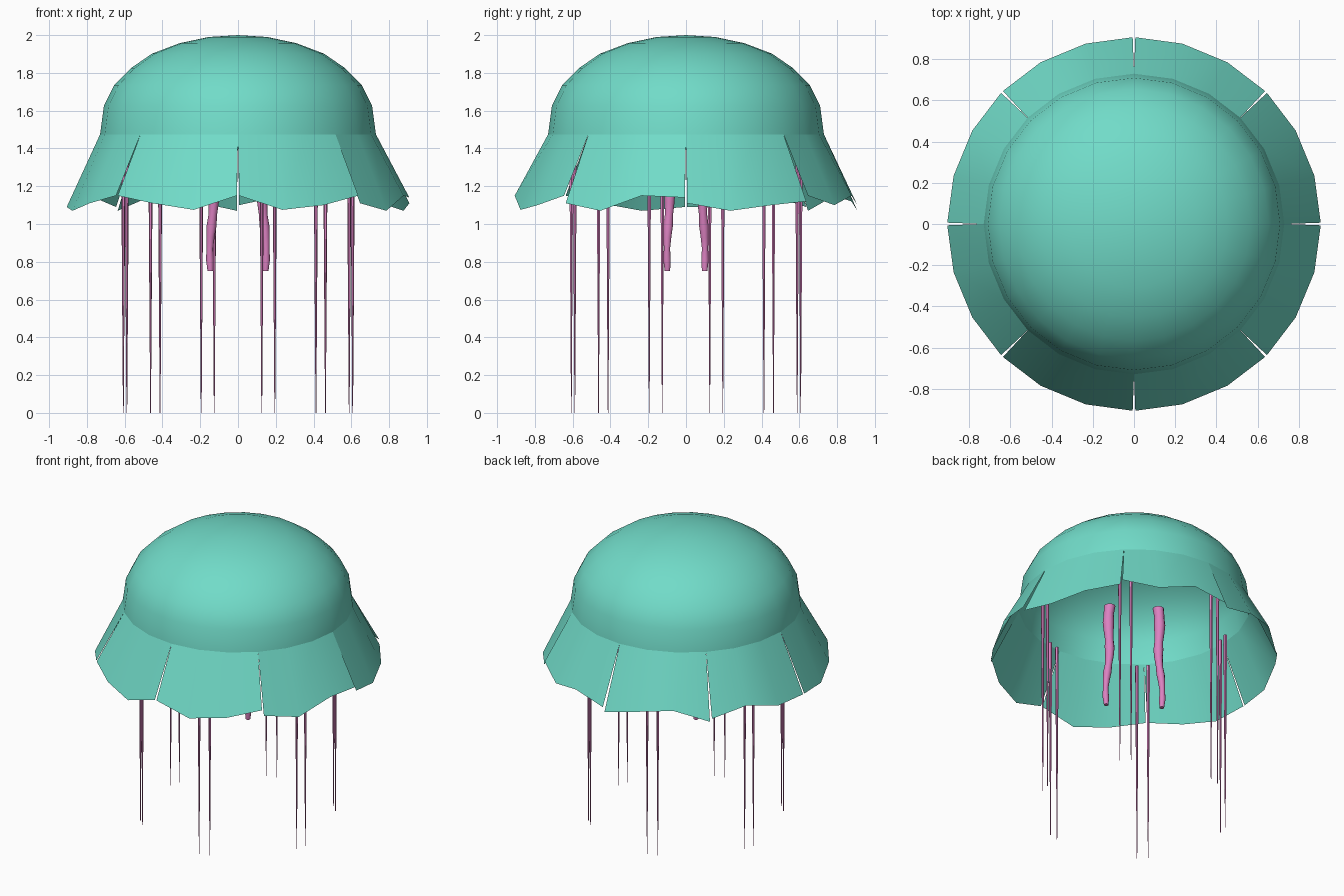
import bpy, bmesh, math
from mathutils import Vector

if "Cube" in bpy.data.objects:
    bpy.data.objects.remove(bpy.data.objects["Cube"])

def material(name, rgb):
    m = bpy.data.materials.new(name)
    m.diffuse_color = (*rgb, 1)
    m.use_nodes = True
    m.node_tree.nodes["Principled BSDF"].inputs["Base Color"].default_value = m.diffuse_color
    return m

teal = material("teal", (0.165, 0.71, 0.58))
pink = material("pink", (0.71, 0.22, 0.53))

def finish(bm, name, mat, angle=40):
    me = bpy.data.meshes.new(name)
    bm.to_mesh(me)
    bm.free()
    ob = bpy.data.objects.new(name, me)
    bpy.context.collection.objects.link(ob)
    me.materials.append(mat)
    bpy.ops.object.select_all(action='DESELECT')
    ob.select_set(True)
    bpy.context.view_layer.objects.active = ob
    bpy.ops.object.shade_smooth_by_angle(angle=math.radians(angle))
    return ob

def polar(r, deg, z):
    a = math.radians(deg)
    return Vector((r * math.cos(a), r * math.sin(a), z))

def tube(name, path, radii, sides):
    """Closed tube of horizontal rings along a path, listed bottom to top."""
    bm = bmesh.new()
    rings = [[bm.verts.new(p + polar(r, 360 * i / sides, 0)) for i in range(sides)]
             for p, r in zip(path, radii)]
    for a, b in zip(rings, rings[1:]):
        for i in range(sides):
            j = (i + 1) % sides
            bm.faces.new((a[i], a[j], b[j], b[i]))
    bm.faces.new(rings[0][::-1])
    bm.faces.new(rings[-1])
    return finish(bm, name, pink)

SEG = 24
RIM = (0.73, 1.475)

# Bell dome: revolved profile from rim to crown
profile = [RIM, (0.71, 1.625), (0.655, 1.735), (0.567, 1.825),
           (0.455, 1.902), (0.31, 1.957), (0.155, 1.99)]
bm = bmesh.new()
rings = [[bm.verts.new(polar(r, 360 * i / SEG, z)) for i in range(SEG)] for r, z in profile]
crown = bm.verts.new((0, 0, 2))
for a, b in zip(rings, rings[1:]):
    for i in range(SEG):
        j = (i + 1) % SEG
        bm.faces.new((a[i], a[j], b[j], b[i]))
for i in range(SEG):
    bm.faces.new((rings[-1][i], rings[-1][(i + 1) % SEG], crown))
finish(bm, "bell_dome", teal)

# Skirt: eight flared flaps with uneven hems, parted by narrow slits
hems = [(1.11, 1.07, 1.10, 1.12), (1.15, 1.10, 1.15, 1.10),
        (1.07, 1.12, 1.15, 1.07), (1.09, 1.15, 1.09, 1.09),
        (1.09, 1.07, 1.11, 1.15), (1.15, 1.11, 1.075, 1.15),
        (1.15, 1.075, 1.10, 1.15), (1.11, 1.07, 1.15, 1.14)]
for k, hem in enumerate(hems):
    bm = bmesh.new()
    top, low = [], []
    for i, z in enumerate(hem):
        deg = 45 * k + 15 * i
        gap = {0: 0.4, 3: -0.4}.get(i, 0)
        top.append(bm.verts.new(polar(RIM[0], deg, RIM[1])))
        low.append(bm.verts.new(polar(0.907, deg + gap, z)))
    for i in range(3):
        bm.faces.new((low[i], low[i + 1], top[i + 1], top[i]))
    finish(bm, f"skirt_flap_{k + 1}", teal)

# Tentacles: six pairs of thin tapering strands
for k in range(6):
    for s in (-3.3, 3.3):
        deg = 45 + 60 * k + s
        path = [polar(0.62, deg, z) for z in (0, 0.7, 1.4)]
        tube(f"tentacle_{k + 1}_{'a' if s < 0 else 'b'}", path, (0.002, 0.007, 0.012), 6)

# Oral arms: two thick, slightly wavy arms in the middle of the bell
for s, side in ((1, "right"), (-1, "left")):
    path, radii = [], []
    for i in range(13):
        t = i / 12
        out = 0.176 - 0.025 * t + 0.008 * math.sin(t * 9)
        path.append(Vector((s * out * 0.83, -s * out * 0.56, 0.75 + 0.72 * t)))
        radii.append(0.015 + 0.021 * t ** 0.8 + 0.003 * math.sin(i * 2.1))
    tube(f"oral_arm_{side}", path, radii, 10)
